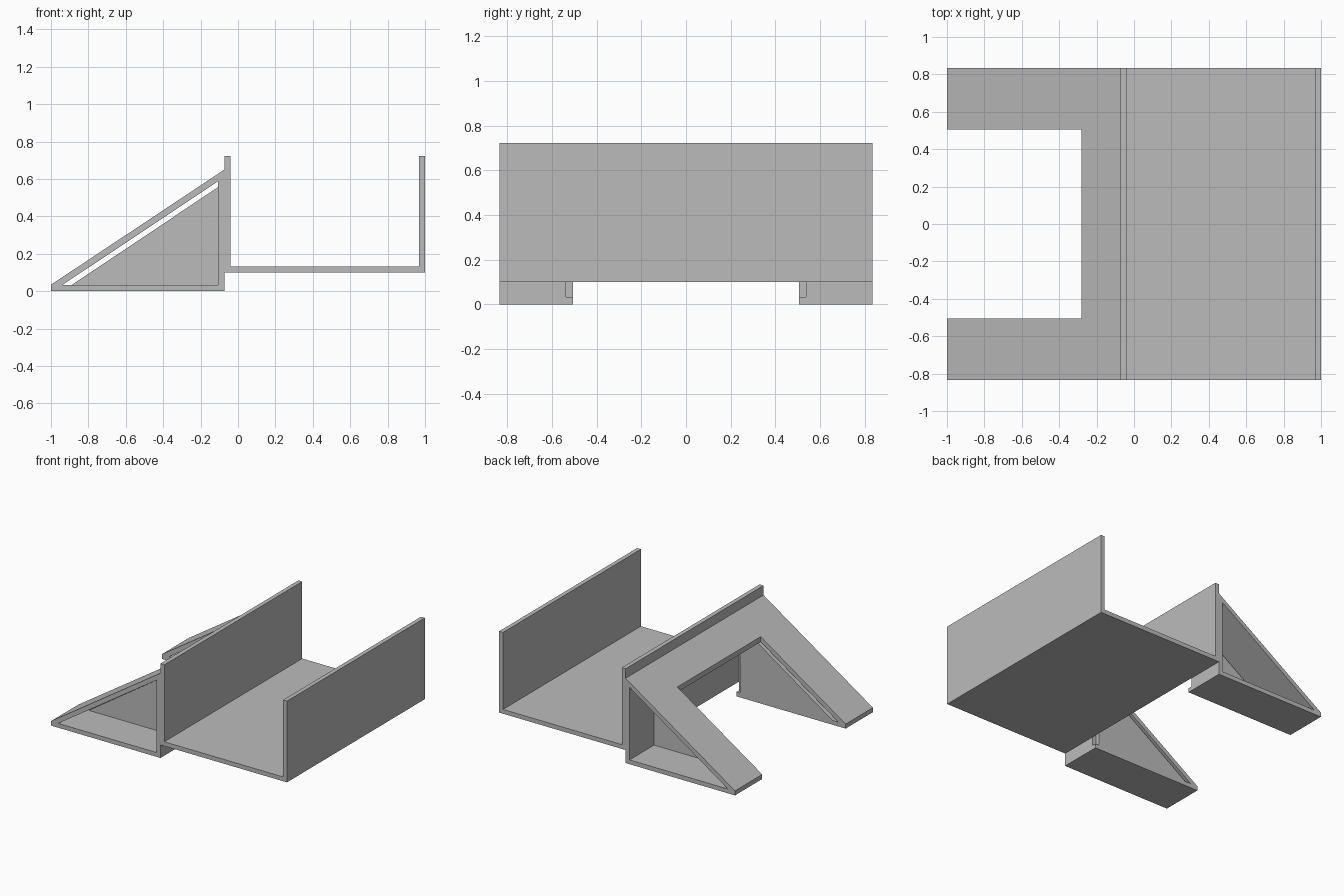
import bpy
import bmesh

cube = bpy.data.objects.get("Cube")
if cube:
    bpy.data.objects.remove(cube, do_unlink=True)

grey = bpy.data.materials.new("plain grey")
grey.use_nodes = True
GREY = (0.5, 0.5, 0.5, 1)
grey.diffuse_color = GREY
grey.node_tree.nodes["Principled BSDF"].inputs["Base Color"].default_value = GREY

# Main dimensions
W, INNER, T = 0.835, 0.505, 0.033     # half width, inner leg edge, wall thickness
BACK = -0.073                         # plane where the legs meet the channel
SLOPE = (0.65 - 0.035) / (BACK + 1)


def ramp(x, drop=0.0):
    """Height of the ramp surface at x, lowered by drop."""
    return 0.035 + SLOPE * (x + 1) - drop


def extrude(name, profile, y0, y1):
    """Extrude an x-z profile along y."""
    bm = bmesh.new()
    face = bm.faces.new([bm.verts.new((x, y0, z)) for x, z in profile])
    res = bmesh.ops.extrude_face_region(bm, geom=[face])
    moved = [v for v in res["geom"] if isinstance(v, bmesh.types.BMVert)]
    bmesh.ops.translate(bm, verts=moved, vec=(0, y1 - y0, 0))
    bmesh.ops.recalc_face_normals(bm, faces=bm.faces)
    mesh = bpy.data.meshes.new(name)
    bm.to_mesh(mesh)
    bm.free()
    mesh.materials.append(grey)
    obj = bpy.data.objects.new(name, mesh)
    bpy.context.collection.objects.link(obj)
    return obj


# U-shaped channel
low, floor, top = 0.10, 0.133, 0.723
extrude("channel", [(BACK, low), (1, low), (1, top), (1 - T, top), (1 - T, floor),
                    (BACK + T, floor), (BACK + T, top), (BACK, top)], -W, W)

# Ramp strip joining the two legs
drop = 0.04
web_x = BACK - T
cut = -0.28
extrude("ramp_bridge", [(cut, ramp(cut, drop)), (BACK, ramp(BACK, drop)),
                        (BACK, ramp(BACK)), (cut, ramp(cut))], -INNER, INNER)

# Legs: sloped top, foot, upright and inner triangular web
tip = -1 + drop / SLOPE
for side, s in (("left", 1), ("right", -1)):
    inner, outer, web = s * INNER, s * W, s * (INNER + T)
    extrude(side + "_leg_ramp", [(-1, T), (tip, T), (BACK, ramp(BACK, drop)),
                                 (BACK, ramp(BACK)), (-1, 0.035)], inner, outer)
    extrude(side + "_leg_foot", [(-1, 0), (BACK, 0), (BACK, T), (-1, T)], inner, outer)
    extrude(side + "_leg_upright", [(web_x, T), (BACK, T), (BACK, ramp(BACK, drop)),
                                    (web_x, ramp(web_x, drop))], web, outer)
    extrude(side + "_leg_web", [(-0.89, T), (web_x, T), (web_x, 0.557)], inner, web)
